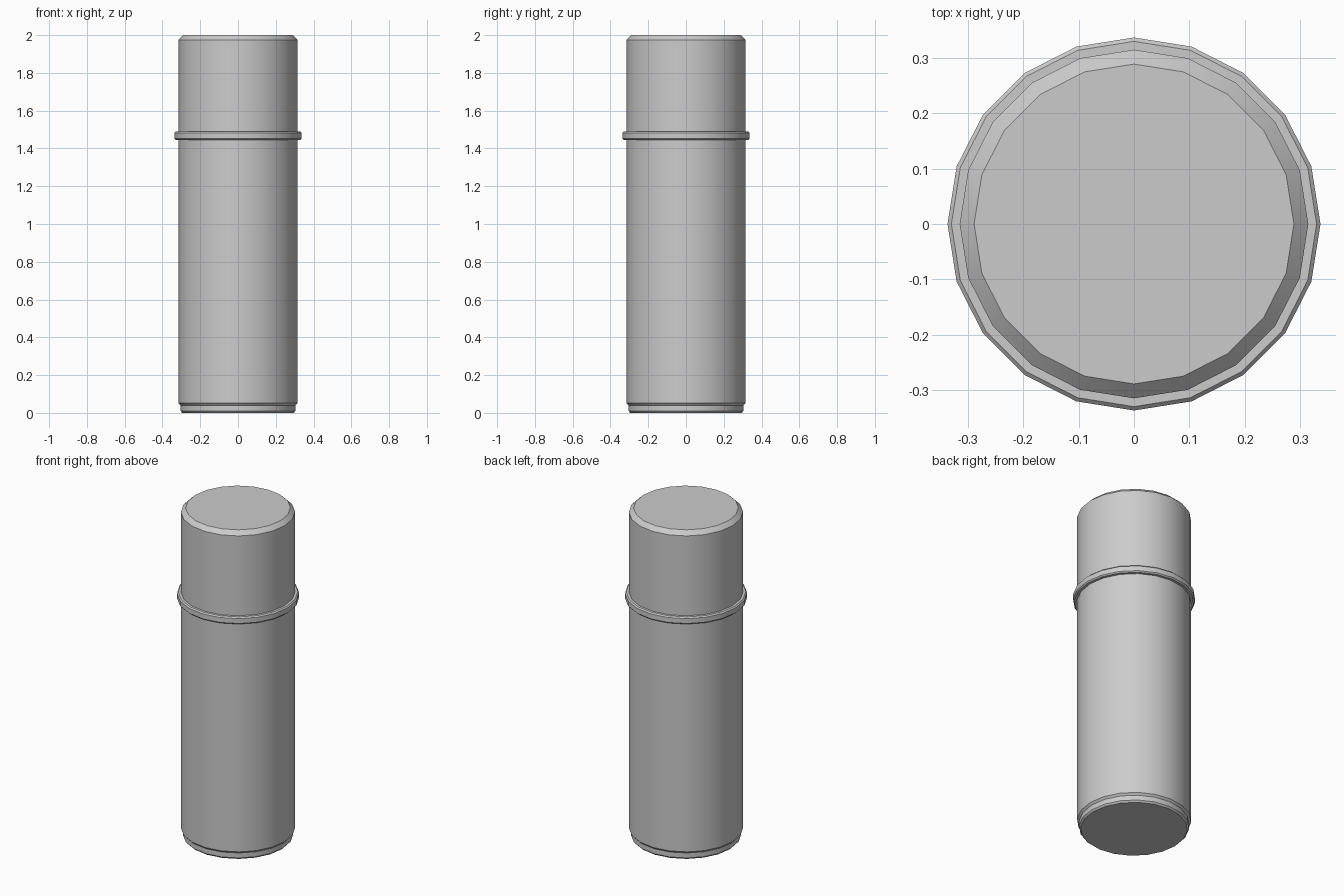
import bpy, bmesh, math

if "Cube" in bpy.data.objects:
    bpy.data.objects.remove(bpy.data.objects["Cube"])

SIDES = 20


def lathe(name, profile):
    """Revolve (radius, z) points, listed bottom to top, into a capped solid."""
    bm = bmesh.new()
    rings = []
    for r, z in profile:
        rings.append([bm.verts.new((r * math.cos(2 * math.pi * i / SIDES),
                                    r * math.sin(2 * math.pi * i / SIDES), z))
                      for i in range(SIDES)])
    for low, high in zip(rings, rings[1:]):
        for i in range(SIDES):
            j = (i + 1) % SIDES
            bm.faces.new((low[i], low[j], high[j], high[i]))
    bm.faces.new(rings[0][::-1])
    bm.faces.new(rings[-1])
    mesh = bpy.data.meshes.new(name)
    bm.to_mesh(mesh)
    bm.free()
    obj = bpy.data.objects.new(name, mesh)
    bpy.context.collection.objects.link(obj)
    bpy.ops.object.select_all(action='DESELECT')
    obj.select_set(True)
    bpy.context.view_layer.objects.active = obj
    bpy.ops.object.shade_smooth_by_angle(angle=math.radians(30))
    return obj


# Tube with recessed foot
lathe("body", [(0.295, 0), (0.304, 0.01), (0.304, 0.04),
               (0.315, 0.052), (0.315, 1.46)])

# Raised collar between body and cap
lathe("collar", [(0.33, 1.445), (0.337, 1.452), (0.337, 1.482), (0.33, 1.489)])

# Cap with chamfered top rim
lathe("cap", [(0.315, 1.48), (0.315, 1.975), (0.289, 2.0)])
